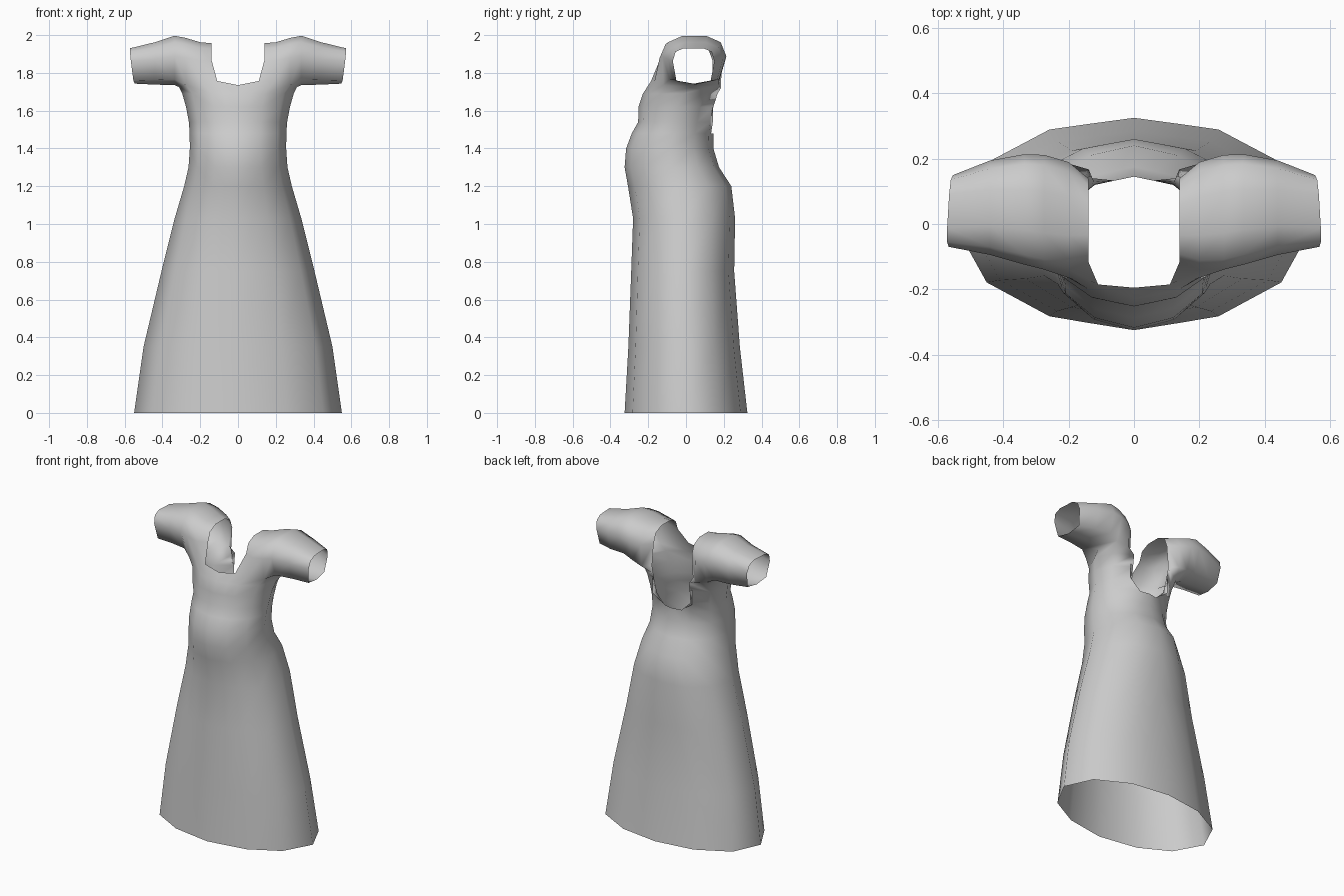
import bpy, bmesh, math

if "Cube" in bpy.data.objects:
    bpy.data.objects.remove(bpy.data.objects["Cube"])

# Cloth colour
cloth = bpy.data.materials.new("grey_cloth")
cloth.diffuse_color = (0.6, 0.6, 0.6, 1)
cloth.use_nodes = True
cloth.node_tree.nodes["Principled BSDF"].inputs["Base Color"].default_value = cloth.diffuse_color

# Half outline from centre front, round the side, to centre back (fractions of width and depth)
OUTLINE = [(0, -1), (.24, -.935), (.47, -.87), (.82, -.55), (1, 0),
           (.85, .55), (.47, .89), (.24, .945), (0, 1)]

# Skirt and bodice rows: height, half width, front y, back y
ROWS = [(0, .55, -.325, .325), (.35, .50, -.305, .285), (.75, .405, -.29, .255),
        (1.03, .335, -.28, .26), (1.2, .285, -.307, .24), (1.3, .262, -.325, .175),
        (1.4, .255, -.317, .145), (1.48, .256, -.287, .145), (1.54, .26, -.253, .15),
        (1.62, .275, -.252, .168), (1.69, .295, -.228, .19)]
NECK_ROW = 7      # the back neckline stops here

# Top edge of the bodice: neckline corner, armhole and shoulder blade
TOP = [(0, -.195, 1.735), (.11, -.185, 1.757), (.19, -.168, 1.75), (.275, -.12, 1.735),
       (.312, .04, 1.725), (.275, .17, 1.735), (.2, .185, 1.72), (.15, .142, 1.72)]

# Shoulder and sleeve sections: x, front y, back y, low z, high z
ARCHES = [(.14, -.115, .14, 1.74, 1.96), (.20, -.14, .19, 1.73, 1.965),
          (.275, -.14, .212, 1.73, 1.988)]
LOOPS = [(.335, -.125, .214, 1.735, 2.0), (.44, -.095, .195, 1.738, 1.965),
         (.558, -.07, .15, 1.743, 1.932)]
OVER = [175, 140, 105, 75, 40, 5]      # angles from front over the top to the back
UNDER = [315, 270, 225]                # angles below the arm, back to front

bm = bmesh.new()


def section(x, y0, y1, z0, z1, angles, power):
    """Rounded section across the shoulder at one x."""
    pts = []
    for a in angles:
        c, s = math.cos(math.radians(a)), math.sin(math.radians(a))
        y = (y0 + y1) / 2 + (y1 - y0) / 2 * math.copysign(abs(c) ** power, c)
        z = (z0 + z1) / 2 + (z1 - z0) / 2 * math.copysign(abs(s) ** power, s)
        pts.append(bm.verts.new((x, y, z)))
    return pts


def bridge(a, b, closed=False):
    """Quads between two lines of equal length."""
    n = len(a)
    for i in range(n if closed else n - 1):
        j = (i + 1) % n
        bm.faces.new((a[i], a[j], b[j], b[i]))


# Skirt and bodice
grid = []
for r, (z, w, yf, yb) in enumerate(ROWS):
    cy, d = (yf + yb) / 2, (yb - yf) / 2
    cols = OUTLINE if r <= NECK_ROW else OUTLINE[:-1]
    grid.append([bm.verts.new((fx * w if r <= NECK_ROW or i != 7 else .145,
                               cy + fy * d if r <= NECK_ROW or i != 7 else .142, z))
                 for i, (fx, fy) in enumerate(cols)])
grid.append([bm.verts.new(p) for p in TOP])
for a, b in zip(grid, grid[1:]):
    n = min(len(a), len(b))
    bridge(a[:n], b[:n])

# Shoulders: arches from the front of the bodice over to the back
top = grid[-1]
arches = []
for k, sec in enumerate(ARCHES):
    arches.append([top[1 + k]] + section(*sec, OVER, .75) + [top[7 - k]])
for a, b in zip(arches, arches[1:]):
    bridge(a, b)

# Sleeves: closed loops from the armhole to the cuff
loop = arches[-1] + [top[4]]
for k, sec in enumerate(LOOPS):
    new = section(*sec, [225] + OVER + [315, 270], (.75, .7, .55)[k])
    if k == 2:      # cuff leans outward at the front and top
        for v in new:
            v.co.x += .012 * (v.co.z - 1.84) / .1 - .03 * (v.co.y - .04) * 2
    bridge(loop, new, True)
    loop = new

bmesh.ops.recalc_face_normals(bm, faces=bm.faces)
# Keep the cloth facing outward
bm.faces.ensure_lookup_table()
bm.normal_update()
if bm.faces[0].normal.y > 0:
    bmesh.ops.reverse_faces(bm, faces=bm.faces)

mesh = bpy.data.meshes.new("dress")
bm.to_mesh(mesh)
bm.free()
dress = bpy.data.objects.new("dress", mesh)
bpy.context.collection.objects.link(dress)
mesh.materials.append(cloth)
mesh.shade_smooth()

# Other half
mirror = dress.modifiers.new("mirror", 'MIRROR')
mirror.use_clip = True
mirror.merge_threshold = .001
